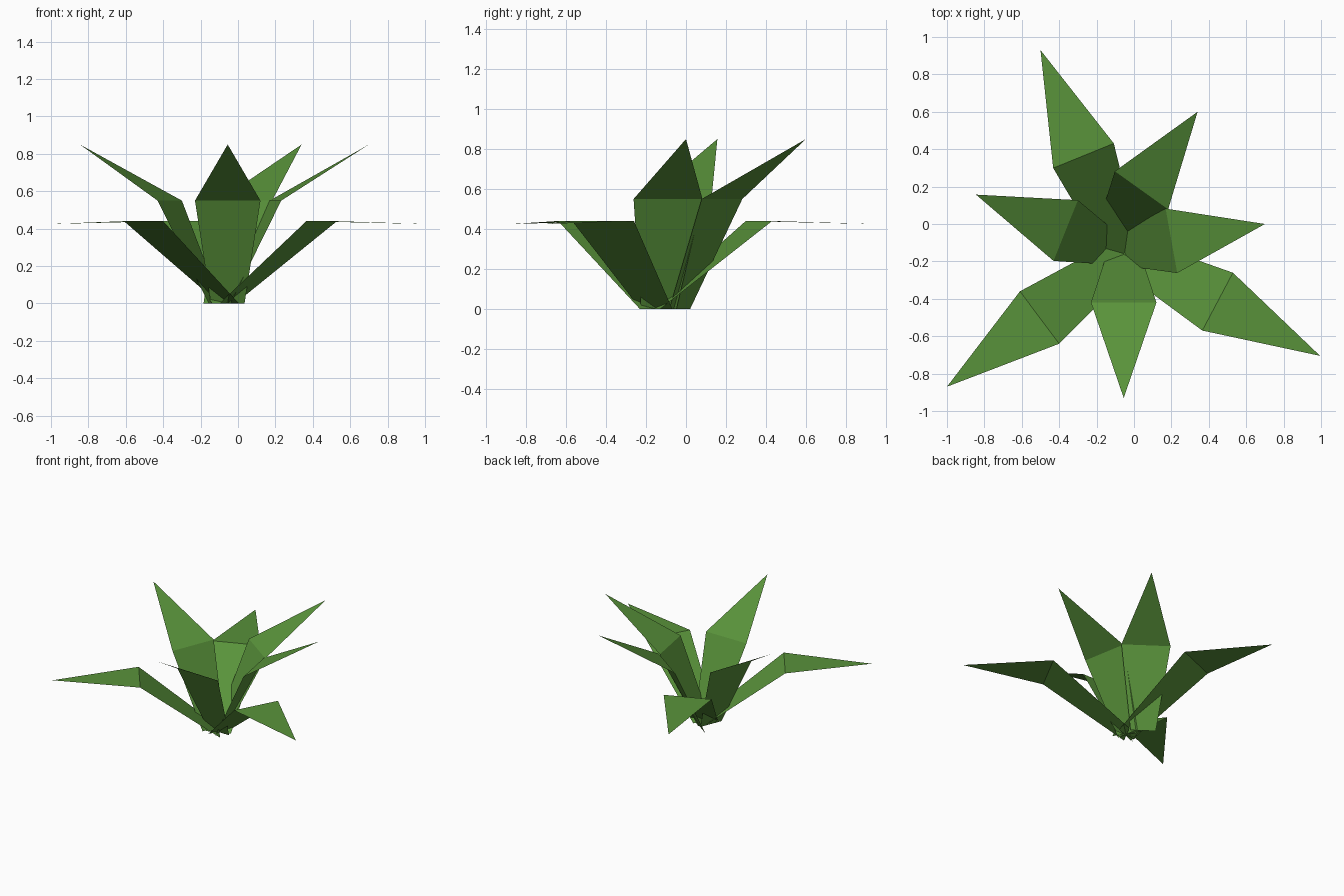
import bpy
from mathutils import Vector

if "Cube" in bpy.data.objects:
    bpy.data.objects.remove(bpy.data.objects["Cube"])

green = bpy.data.materials.new("leaf green")
green.diffuse_color = (0.10, 0.29, 0.043, 1)
green.use_nodes = True
green.node_tree.nodes["Principled BSDF"].inputs["Base Color"].default_value = green.diffuse_color


def leaf(name, fold, tip, fold_z, tip_z, run):
    """Folded sheet: a stem panel widening up to the fold, then a pointed tip."""
    fold, tip = Vector(fold), Vector(tip)
    out = (tip - fold).normalized()
    side = Vector((-out.y, out.x))
    base = fold - out * run
    pts = [(*(base - side * 0.09), 0), (*(base + side * 0.09), 0),
           (*(fold + side * 0.175), fold_z), (*(fold - side * 0.175), fold_z),
           (*tip, tip_z)]
    mesh = bpy.data.meshes.new(name)
    mesh.from_pydata(pts, [], [(0, 3, 2, 1), (3, 4, 2)])
    mesh.materials.append(green)
    obj = bpy.data.objects.new(name, mesh)
    bpy.context.collection.objects.link(obj)


# Upright inner leaves: fold centre, tip
inner = [((-0.055, -0.42), (-0.055, -0.93)),
         ((0.20, -0.09), (0.70, 0.0)),
         ((0.04, 0.18), (0.34, 0.60)),
         ((-0.365, -0.035), (-0.845, 0.157))]
for i, (fold, tip) in enumerate(inner):
    leaf(f"inner_leaf_{i + 1}", fold, tip, 0.55, 0.85, 0.26)

# Low spreading outer leaves with nearly level tips
outer = [((-0.505, -0.50), (-1.0, -0.87)),
         ((0.447, -0.415), (0.995, -0.705)),
         ((-0.27, 0.365), (-0.50, 0.93))]
for i, (fold, tip) in enumerate(outer):
    leaf(f"outer_leaf_{i + 1}", fold, tip, 0.44, 0.425, 0.57)
